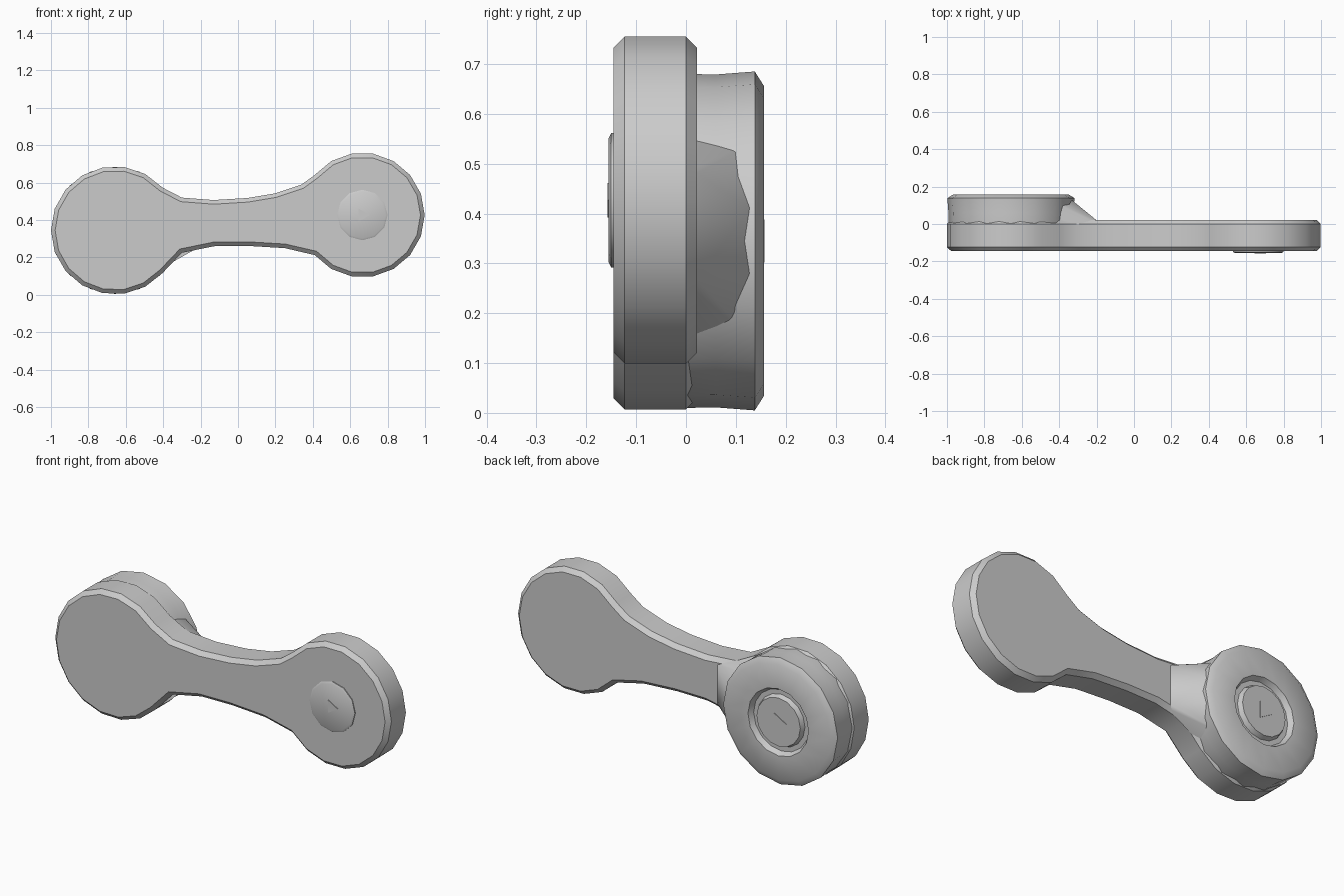
import bpy, bmesh
from math import cos, sin, radians, pi

cube = bpy.data.objects.get("Cube")
if cube:
    bpy.data.objects.remove(cube, do_unlink=True)

metal = bpy.data.materials.new("light_grey")
metal.use_nodes = True
metal.diffuse_color = (0.6, 0.6, 0.6, 1)
metal.node_tree.nodes["Principled BSDF"].inputs["Base Color"].default_value = (0.6, 0.6, 0.6, 1)

BIG = (-0.658, 0.345)    # centre of the thick end, x and z
SMALL = (0.665, 0.427)   # centre of the thin end


def finish(bm, name):
    bmesh.ops.recalc_face_normals(bm, faces=bm.faces)
    mesh = bpy.data.meshes.new(name)
    bm.to_mesh(mesh)
    bm.free()
    mesh.materials.append(metal)
    obj = bpy.data.objects.new(name, mesh)
    bpy.context.collection.objects.link(obj)
    bpy.ops.object.select_all(action='DESELECT')
    obj.select_set(True)
    bpy.context.view_layer.objects.active = obj
    bpy.ops.object.shade_smooth_by_angle(angle=radians(35))
    return obj


def arc(centre, r, start, end, steps):
    angles = [radians(start + (end - start) * i / steps) for i in range(steps + 1)]
    return [(centre[0] + r * cos(a), centre[1] + r * sin(a)) for a in angles]


def lathe(name, centre, profile, sides, turn=0.0):
    """Revolve (radius, y) pairs about a line along y and cap both ends."""
    bm = bmesh.new()
    rings = []
    for r, y in profile:
        ring = []
        for i in range(sides):
            a = turn + 2 * pi * i / sides
            ring.append(bm.verts.new((centre[0] + r * cos(a), y, centre[1] + r * sin(a))))
        rings.append(ring)
    for low, high in zip(rings, rings[1:]):
        for i in range(sides):
            j = (i + 1) % sides
            bm.faces.new((low[i], low[j], high[j], high[i]))
    bm.faces.new(rings[0])
    bm.faces.new(rings[-1])
    return finish(bm, name)


# Link plate: two round ends joined by a waisted arm, with chamfered rims
outline = arc(SMALL, 0.333, -140, 140, 14)
outline += [(0.34, 0.59), (0.2, 0.543), (0.05, 0.518), (-0.13, 0.507), (-0.3, 0.52)]
outline += arc(BIG, 0.342, 42, 318, 14)
outline += [(-0.3, 0.225), (-0.13, 0.26), (0.05, 0.262), (0.25, 0.25)]
bm = bmesh.new()
front = bm.faces.new([bm.verts.new((x, -0.145, z)) for x, z in outline])
back = bmesh.ops.extrude_face_region(bm, geom=[front], use_keep_orig=True)
bmesh.ops.translate(bm, vec=(0, 0.167, 0),
                    verts=[g for g in back["geom"] if isinstance(g, bmesh.types.BMVert)])
bmesh.ops.recalc_face_normals(bm, faces=bm.faces)
rims = [e for e in bm.edges if abs(e.verts[0].co.y - e.verts[1].co.y) < 0.001]
bmesh.ops.bevel(bm, geom=rims, offset=0.022, segments=1, affect='EDGES')
finish(bm, "link_plate")

# Thick end: round boss behind the plate, with a ring groove in its back face
lathe("rear_boss", BIG,
      [(0.32, -0.1), (0.335, 0.0), (0.334, 0.06), (0.34, 0.138), (0.31, 0.157),
       (0.18, 0.157), (0.165, 0.13), (0.14, 0.13), (0.13, 0.155)], 16)

# Sloped web between the boss and the arm
bm = bmesh.new()
for x, y, low, high in [(-0.2, 0.0, 0.26, 0.49), (-0.2, 0.02, 0.27, 0.48),
                        (-0.43, 0.0, 0.13, 0.56), (-0.29, 0.075, 0.24, 0.47),
                        (-0.335, 0.13, 0.28, 0.41), (-0.45, 0.13, 0.15, 0.54)]:
    for z in (low, high):
        bm.verts.new((x, y, z))
bmesh.ops.convex_hull(bm, input=bm.verts)
finish(bm, "boss_web")

# Low pin head on the front of the thin end
lathe("pin_head", SMALL, [(0.135, -0.13), (0.135, -0.15), (0.125, -0.155)], 12)

# Three-sided centre marks on the pin head and on the boss
lathe("pin_mark", SMALL, [(0.04, -0.153), (0.04, -0.158)], 3)
lathe("boss_mark", BIG, [(0.05, 0.153), (0.05, 0.158)], 3, pi)
